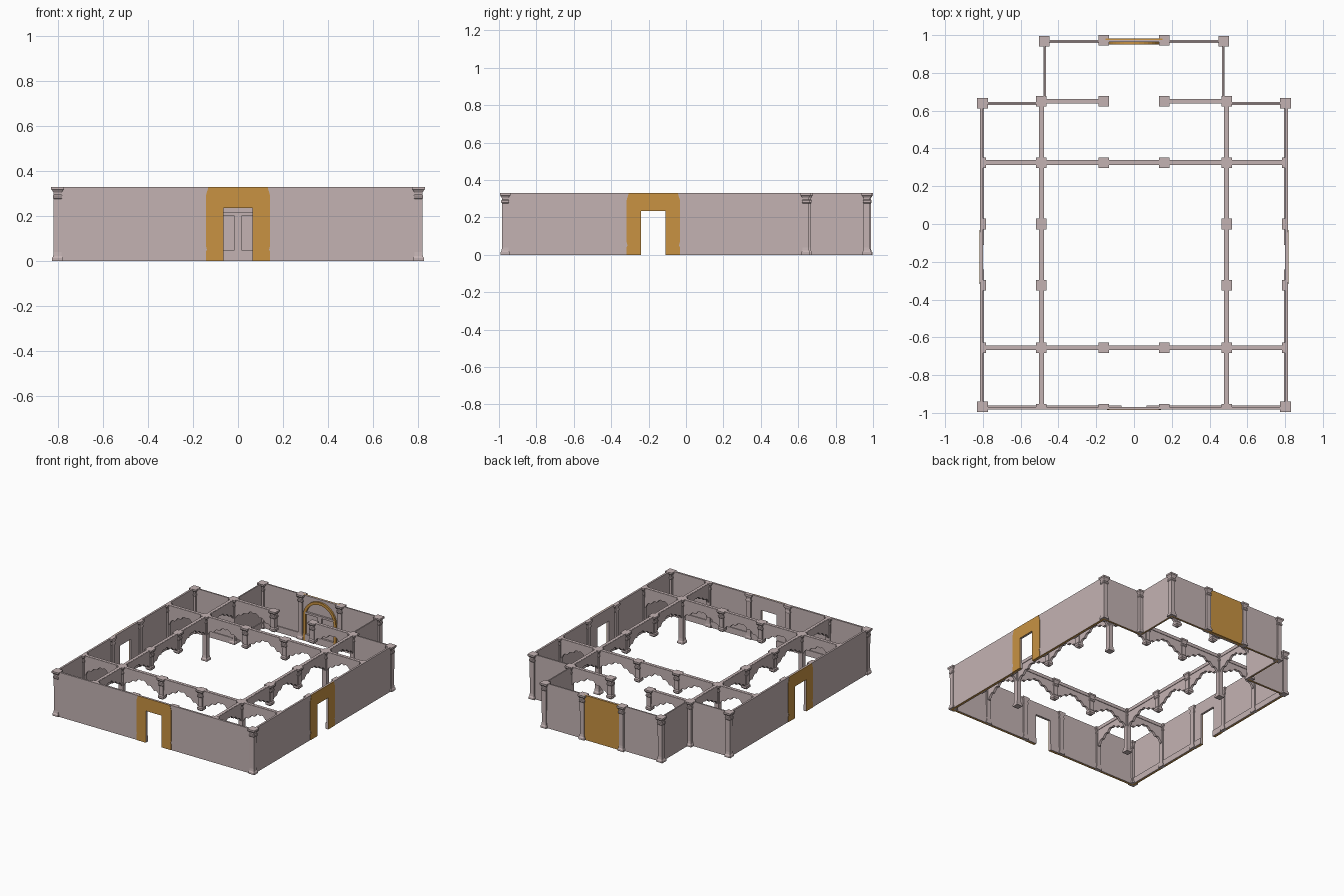
import bpy, bmesh, math
from mathutils import Vector

cube = bpy.data.objects.get("Cube")
if cube:
    bpy.data.objects.remove(cube, do_unlink=True)

H = 0.33          # storey height
DOOR_W, DOOR_H = 0.065, 0.235


def material(name, rgb):
    m = bpy.data.materials.new(name)
    m.use_nodes = True
    m.diffuse_color = (*rgb, 1)
    m.node_tree.nodes["Principled BSDF"].inputs["Base Color"].default_value = (*rgb, 1)
    return m


stone = material("pale rose stone", (0.55, 0.45, 0.45))
ochre = material("ochre paint", (0.58, 0.29, 0.055))


def finish(name, bm, mats, ochre_base=False):
    bmesh.ops.recalc_face_normals(bm, faces=bm.faces)
    if ochre_base:
        for f in bm.faces:
            if f.normal.z < -0.9 and f.calc_center_median().z < 0.01:
                f.material_index = 1
    me = bpy.data.meshes.new(name)
    bm.to_mesh(me)
    bm.free()
    for m in mats:
        me.materials.append(m)
    ob = bpy.data.objects.new(name, me)
    bpy.context.collection.objects.link(ob)
    return ob


def add_box(bm, x, y, z):
    vs = bmesh.ops.create_cube(bm, size=1)["verts"]
    for v in vs:
        v.co = Vector([(a + b) / 2 + c * (b - a) for (a, b), c in zip((x, y, z), v.co)])


def add_prism(bm, pts, origin, along, thick):
    """Extrude an (s, z) outline, standing along a direction, to a thickness."""
    side = Vector((-along.y, along.x, 0)) * thick / 2
    base = [origin + along * s + Vector((0, 0, z)) for s, z in pts]
    f = bm.faces.new([bm.verts.new(p - side) for p in base])
    new = bmesh.ops.extrude_face_region(bm, geom=[f])["geom"]
    bmesh.ops.translate(bm, verts=[g for g in new if isinstance(g, bmesh.types.BMVert)], vec=side * 2)


# Square stacked profiles: (share of half width, height)
CAP = [(0.62, 0.275), (0.75, 0.28), (0.75, 0.29), (0.62, 0.295), (0.65, 0.305),
       (0.9, 0.315), (1, 0.318), (1, H)]
FULL = [(0.85, 0), (0.85, 0.014), (0.68, 0.022), (0.6, 0.04)] + CAP
HANGING = [(0.45, 0.175), (0.8, 0.185), (0.8, 0.2), (0.6, 0.208)] + CAP


def add_column(bm, x, y, profile, hx=0.028, hy=0.028):
    rings = [[bm.verts.new((x + sx * r * hx, y + sy * r * hy, z))
              for sx, sy in ((-1, -1), (1, -1), (1, 1), (-1, 1))] for r, z in profile]
    for a, b in zip(rings, rings[1:]):
        for i in range(4):
            j = (i + 1) % 4
            bm.faces.new((a[i], a[j], b[j], b[i]))
    bm.faces.new(rings[0][::-1])
    bm.faces.new(rings[-1])


def columns(name, spots, profile, **size):
    bm = bmesh.new()
    for x, y in spots:
        for s in (-1, 1):
            add_column(bm, s * x, y, profile, **size)
    finish(name, bm, [stone])


# Outer walls, optionally pierced by a doorway
def wall(name, axis, across, a0, a1, door=None):
    bm = bmesh.new()
    spans = [(a0, a1, 0)] if door is None else [
        (a0, door - DOOR_W, 0), (door - DOOR_W, door + DOOR_W, DOOR_H), (door + DOOR_W, a1, 0)]
    for lo, hi, z0 in spans:
        along = (lo, hi)
        add_box(bm, *((along, across) if axis == "x" else (across, along)), (z0, H))
    finish(name, bm, [stone, ochre], True)


wall("front_wall", "x", (-0.982, -0.968), -0.814, 0.814, 0)
wall("back_wall", "x", (0.964, 0.974), -0.475, 0.475)
for s, side in ((1, "left"), (-1, "right")):
    def span(a, b):
        return tuple(sorted((s * a, s * b)))
    wall(side + "_wall", "y", span(0.8, 0.814), -0.968, 0.645, -0.175)
    wall(side + "_wing_back_wall", "x", (0.636, 0.646), *span(0.48, 0.814))
    wall(side + "_niche_wall", "y", span(0.471, 0.48), 0.646, 0.964)

# Painted door surrounds on the outside faces
W = 0.143
SURROUND = [(-W, 0), (-DOOR_W, 0), (-DOOR_W, DOOR_H), (DOOR_W, DOOR_H), (DOOR_W, 0), (W, 0),
            (W, 0.04), (W - 0.005, 0.05), (W, 0.07), (W, 0.29), (W - 0.012, H),
            (0.012 - W, H), (-W, 0.29), (-W, 0.07), (0.005 - W, 0.05), (-W, 0.04)]
for name, origin, along in (("front", (0, -0.983, 0), (1, 0, 0)),
                            ("left", (0.815, -0.175, 0), (0, 1, 0)),
                            ("right", (-0.815, -0.175, 0), (0, 1, 0))):
    bm = bmesh.new()
    add_prism(bm, SURROUND, Vector(origin), Vector(along), 0.004)
    finish(name + "_door_surround", bm, [ochre])

# Ochre panel on the back wall
bm = bmesh.new()
add_box(bm, (-0.15, 0.15), (0.974, 0.982), (0, H))
finish("back_panel", bm, [ochre])

# Niche on the inside of the back wall: arch, beam and post
bm = bmesh.new()
outer, inner = [], []
for i in range(17):
    t = math.pi * i / 16
    outer.append((0.135 * math.cos(t), 0.18 + 0.135 * math.sin(t)))
    inner.append((0.115 * math.cos(t), 0.18 + 0.115 * math.sin(t)))
outline = [(0.135, 0)] + outer + [(-0.135, 0), (-0.115, 0)] + inner[::-1] + [(0.115, 0)]
add_prism(bm, outline, Vector((0, 0.958, 0)), Vector((1, 0, 0)), 0.014)
finish("niche_arch", bm, [ochre])
bm = bmesh.new()
add_box(bm, (-0.115, 0.115), (0.95, 0.965), (0.2, 0.215))
add_box(bm, (-0.015, 0.015), (0.952, 0.965), (0.05, 0.2))
add_box(bm, (-0.115, 0.115), (0.95, 0.965), (0, 0.05))
finish("niche_screen", bm, [stone])

# Columns
columns("corner_column", [(0.802, -0.967), (0.802, 0.64), (0.475, 0.967), (0.16, 0.972)], FULL)
columns("court_column", [(0.49, 0.325), (0.49, -0.655), (0.49, 0.65)], FULL)
columns("hanging_column", [(0.16, 0.65), (0.16, 0.325), (0.16, -0.655),
                           (0.49, 0), (0.49, -0.325)], HANGING)
columns("side_pilaster", [(0.799, y) for y in (0.325, 0, -0.325, -0.655)], FULL, hx=0.0145)
columns("front_pilaster", [(0.49, -0.967), (0.16, -0.967)], FULL, hy=0.0145)


# Lobed arch beams between neighbouring columns
def add_arch(bm, p, q):
    p, q = Vector((*p, 0)), Vector((*q, 0))
    length = (q - p).length
    n = 32
    pts = [(0, H), (0, 0.18)]
    for i in range(n + 1):
        t = i / n
        u = 1 - abs(2 * t - 1)
        lobe = 0.016 * abs(math.sin(3 * math.pi * u))
        pts.append((0.015 + t * (length - 0.03), 0.185 + 0.08 * u ** 0.8 + lobe))
    pts += [(length, 0.18), (length, H)]
    along = (q - p).normalized()
    add_prism(bm, pts, p, along, 0.018)
    # Top moulding
    add_prism(bm, [(0, 0.305), (length, 0.305), (length, H - 0.001), (0, H - 0.001)], p, along, 0.026)


bm = bmesh.new()
ys = [-0.967, -0.655, -0.325, 0, 0.325, 0.65]
for s in (-1, 1):
    for a, b in zip(ys, ys[1:]):
        add_arch(bm, (s * 0.49, a), (s * 0.49, b))
    for y in (0.325, -0.655):
        add_arch(bm, (s * 0.49, y), (s * 0.8, y))
    for y in (0.65, 0.325, -0.655):
        add_arch(bm, (s * 0.16, y), (s * 0.49, y))
for y in (0.325, -0.655):
    add_arch(bm, (-0.16, y), (0.16, y))
finish("arch_beams", bm, [stone])

# Skirting along the inside of the walls, interrupted at doorways
bm = bmesh.new()
Z = (0, 0.045)
for s in (-1, 1):
    for a, b in ((-0.967, -0.24), (-0.11, 0.636)):
        add_box(bm, sorted((s * 0.794, s * 0.801)), (a, b), Z)
    add_box(bm, sorted((s * 0.065, s * 0.8)), (-0.969, -0.962), Z)
    add_box(bm, sorted((s * 0.49, s * 0.8)), (0.63, 0.637), Z)
    add_box(bm, sorted((s * 0.466, s * 0.472)), (0.65, 0.965), Z)
    add_box(bm, sorted((s * 0.14, s * 0.47)), (0.958, 0.965), Z)
finish("skirting", bm, [stone])
